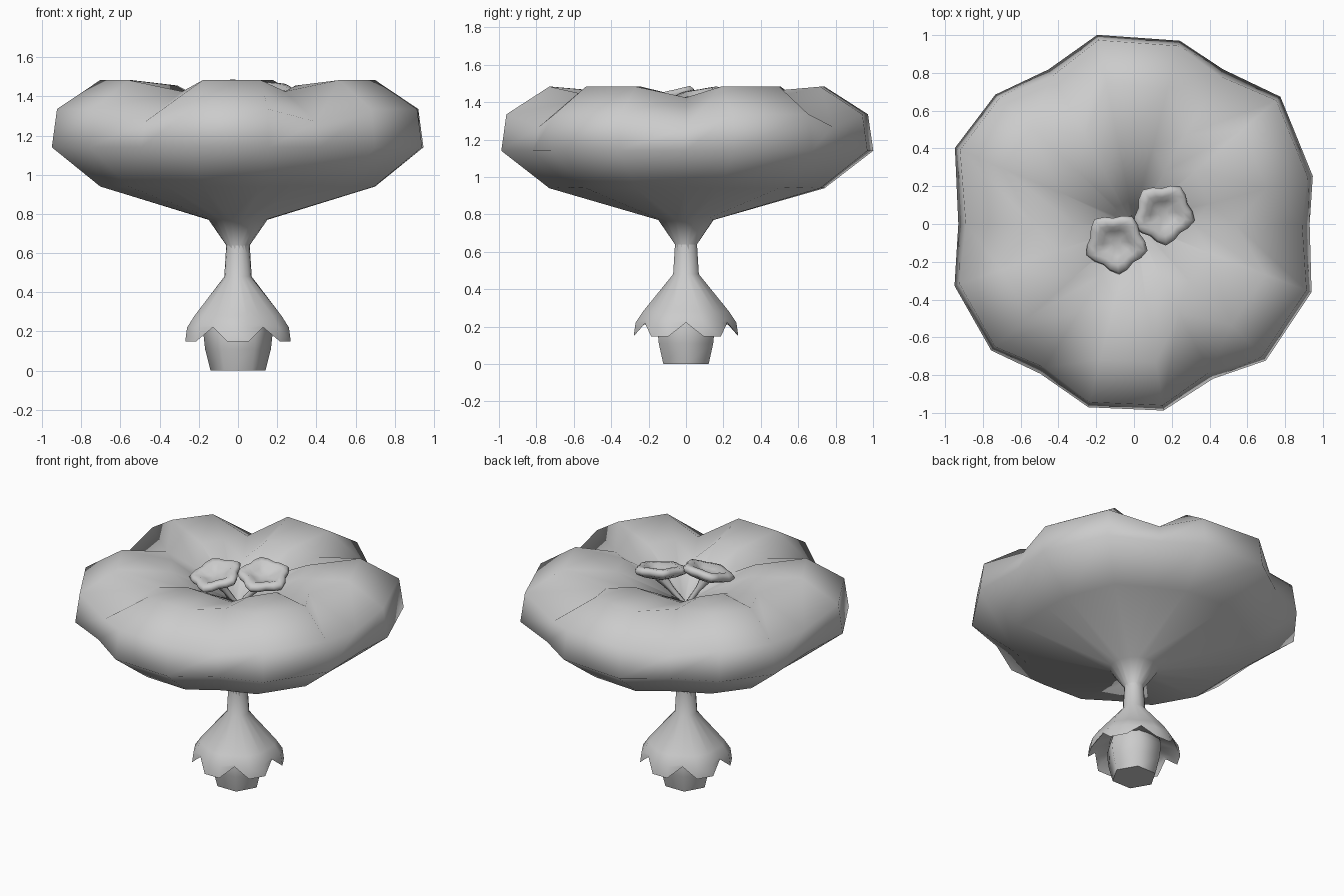
import bpy, bmesh
from math import radians, cos, sin
from mathutils import Vector

if "Cube" in bpy.data.objects:
    bpy.data.objects.remove(bpy.data.objects["Cube"])


def finish(name, bm, angle):
    bmesh.ops.recalc_face_normals(bm, faces=bm.faces)
    me = bpy.data.meshes.new(name)
    bm.to_mesh(me)
    bm.free()
    ob = bpy.data.objects.new(name, me)
    bpy.context.collection.objects.link(ob)
    bpy.ops.object.select_all(action='DESELECT')
    ob.select_set(True)
    bpy.context.view_layer.objects.active = ob
    bpy.ops.object.shade_smooth_by_angle(angle=radians(angle))
    return ob


def lathe(name, columns, caps=(True, True), angle=62):
    """Skin a list of (angle in degrees, profile) columns into a closed ring."""
    bm = bmesh.new()
    cols = [[bm.verts.new((r * cos(radians(a)), r * sin(radians(a)), z)) for r, z in prof]
            for a, prof in columns]
    for i, c in enumerate(cols):
        d = cols[(i + 1) % len(cols)]
        for k in range(len(c) - 1):
            bm.faces.new((c[k], d[k], d[k + 1], c[k + 1]))
    for use, k in zip(caps, (0, -1)):
        if use:
            bm.faces.new([c[k] for c in cols])
    return finish(name, bm, angle)


def aim(ob, pos, axis):
    """Place an object and turn its z axis along the given axis."""
    ob.rotation_mode = 'QUATERNION'
    ob.rotation_quaternion = Vector((0, 0, 1)).rotation_difference(Vector(axis))
    ob.location = pos


# hexagonal stem stub at the bottom
stub = [(0.14, 0), (0.168, 0.11), (0.178, 0.2), (0.16, 0.26)]
lathe("stem_stub", [(60 * i, stub) for i in range(6)])

# calyx: flared skirt with six drooping sepals, two full columns between notches
top = [(0.06, 0.64), (0.07, 0.48)]
sepal = top + [(0.235, 0.28), (0.275, 0.22), (0.285, 0.148), (0.255, 0.2), (0.15, 0.245)]
gap = top + [(0.22, 0.28), (0.25, 0.235), (0.255, 0.222), (0.235, 0.235), (0.15, 0.245)]
lathe("calyx", [(60 * i + a, p) for i in range(6) for a, p in ((0, gap), (19, sepal), (41, sepal))],
      (False, False))

# corolla: narrow tube opening into six puffy fused petals around a shallow throat
tube = [(0.066, 0.5), (0.06, 0.64), (0.15, 0.77)]
throat = [(0.045, 1.25), (0.03, 1.0)]
petal = [(0.74, 0.94), (1.0, 1.14), (0.972, 1.335), (0.74, 1.483), (0.42, 1.455)]
groove = [(0.71, 0.945), (0.94, 1.14), (0.90, 1.27), (0.54, 1.425), (0.32, 1.37)]
# slightly irregular outline: angle and rim radius of each column, notch first
outline = [(0, .93), (15, .98), (41, 1.027), (60, .945), (76, 1.0), (101, 1.02),
           (119, .935), (137, 1.004), (157, 1.03), (180, .93), (199, 1.005), (221.5, 1.01),
           (238, .935), (256, 1.0), (279, 1.0), (297, .92), (314, 1.005), (339, 1.007)]
cols = []
for i, (a, rim) in enumerate(outline):
    shape = petal if i % 3 else groove
    s = rim / shape[1][0]
    cols.append((a, tube + [(r * s, z) for r, z in shape] + throat))
lathe("corolla", cols, (False, True))

# two stamens: tilted five-lobed caps on short filaments
cap = [(0.03, -0.06), (0.10, -0.04), (0.145, -0.018), (0.155, 0.005), (0.14, 0.024),
       (0.105, 0.026), (0.07, 0.002), (0.03, -0.01)]
for side, pos, normal in (("right", (0.155, 0.055, 1.425), (0.13, -0.20, 1)),
                          ("left", (-0.095, -0.10, 1.42), (-0.10, -0.28, 1))):
    cols = []
    for i in range(20):
        wave = 0.11 * cos(radians(90 * i))
        cols.append((18 * i - 13, [(r * (1 + wave * min(1, r / 0.1)), z) for r, z in cap]))
    aim(lathe("stamen_cap_" + side, cols, angle=180), pos, normal)

    end = Vector(pos) - Vector(normal).normalized() * 0.04
    start = Vector((0, 0, 1.2))
    h = (end - start).length
    rod = [(0.015, 0), (0.02, h * 0.6), (0.04, h)]
    aim(lathe("filament_" + side, [(60 * i, rod) for i in range(6)]), start, end - start)
